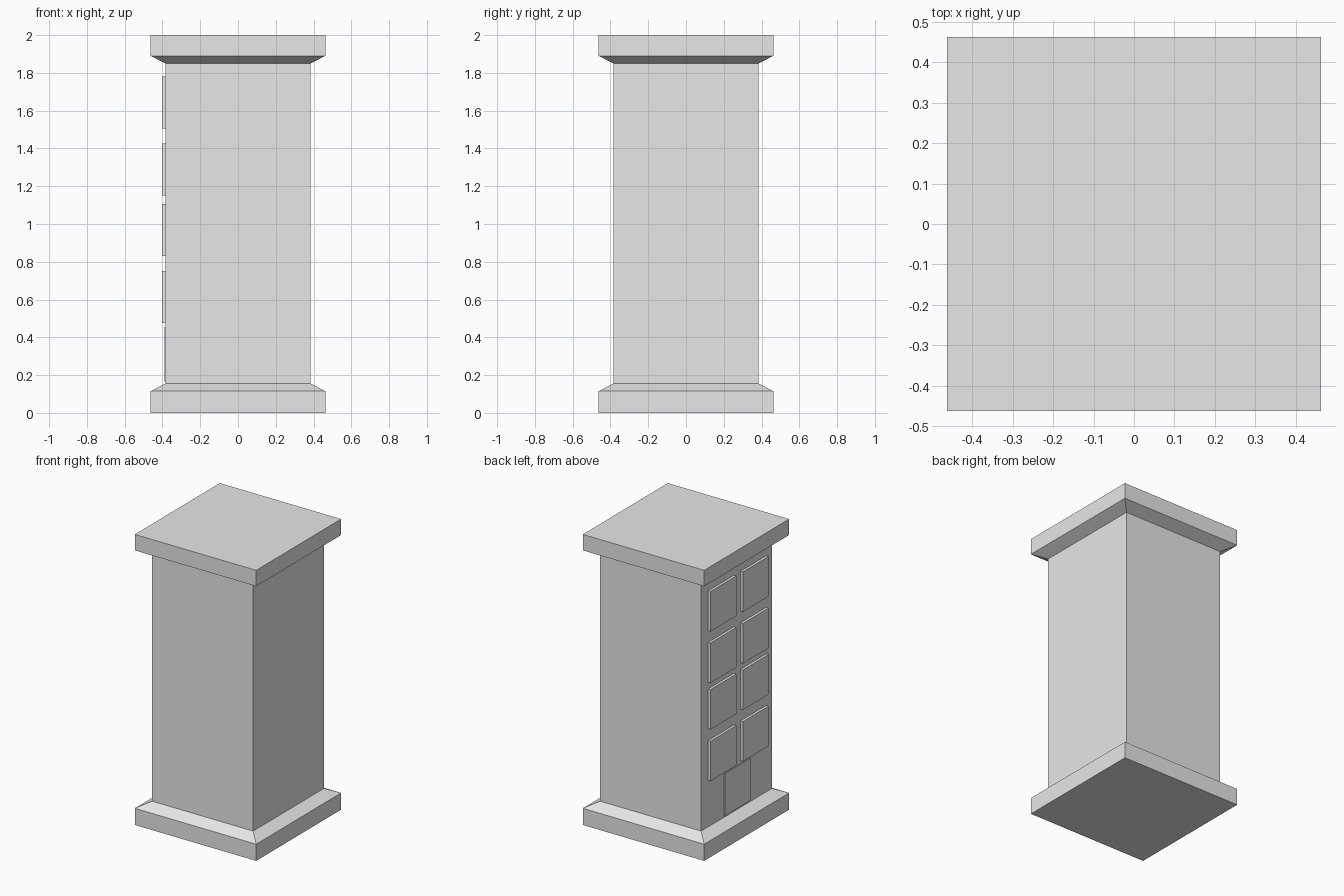
import bpy
import bmesh

cube = bpy.data.objects.get("Cube")
if cube:
    bpy.data.objects.remove(cube, do_unlink=True)

# One plain stone colour
stone = bpy.data.materials.new("light grey stone")
stone.use_nodes = True
colour = (0.8, 0.8, 0.8, 1)
stone.diffuse_color = colour
stone.node_tree.nodes["Principled BSDF"].inputs["Base Color"].default_value = colour


def add_object(name, bm):
    bmesh.ops.recalc_face_normals(bm, faces=bm.faces)
    mesh = bpy.data.meshes.new(name)
    bm.to_mesh(mesh)
    bm.free()
    mesh.materials.append(stone)
    obj = bpy.data.objects.new(name, mesh)
    bpy.context.collection.objects.link(obj)
    return obj


def square_loft(name, profile):
    """Stack square rings given as (half width, height) and cap both ends."""
    bm = bmesh.new()
    rings = [[bm.verts.new((sx * r, sy * r, z))
              for sx, sy in ((-1, -1), (1, -1), (1, 1), (-1, 1))]
             for r, z in profile]
    for low, high in zip(rings, rings[1:]):
        for i in range(4):
            j = (i + 1) % 4
            bm.faces.new((low[i], low[j], high[j], high[i]))
    bm.faces.new(rings[0][::-1])
    bm.faces.new(rings[-1])
    return add_object(name, bm)


def wall_panel(name, y, z_low, width, height, depth):
    """Raised panel on the -x wall, sunk slightly into it."""
    sink = 0.01
    bm = bmesh.new()
    bmesh.ops.create_cube(bm, size=1)
    bmesh.ops.scale(bm, vec=(depth + sink, width, height), verts=bm.verts)
    bmesh.ops.translate(bm, verts=bm.verts,
                        vec=(-WALL - (depth - sink) / 2, y, z_low + height / 2))
    return add_object(name, bm)


WALL, EDGE = 0.385, 0.462

# Tower with sloped base and overhanging cap
square_loft("tower_body", [
    (EDGE, 0), (EDGE, 0.115), (WALL, 0.155),
    (WALL, 1.85), (EDGE, 1.89), (EDGE, 2)])

# Two columns of windows
for row, z in enumerate((0.475, 0.83, 1.15, 1.505), 1):
    for side, y in (("front", -0.184), ("back", 0.168)):
        wall_panel(f"window_{side}_{row}", y, z, 0.28, 0.275, 0.018)

# Door
wall_panel("door", -0.005, 0.165, 0.28, 0.29, 0.005)
